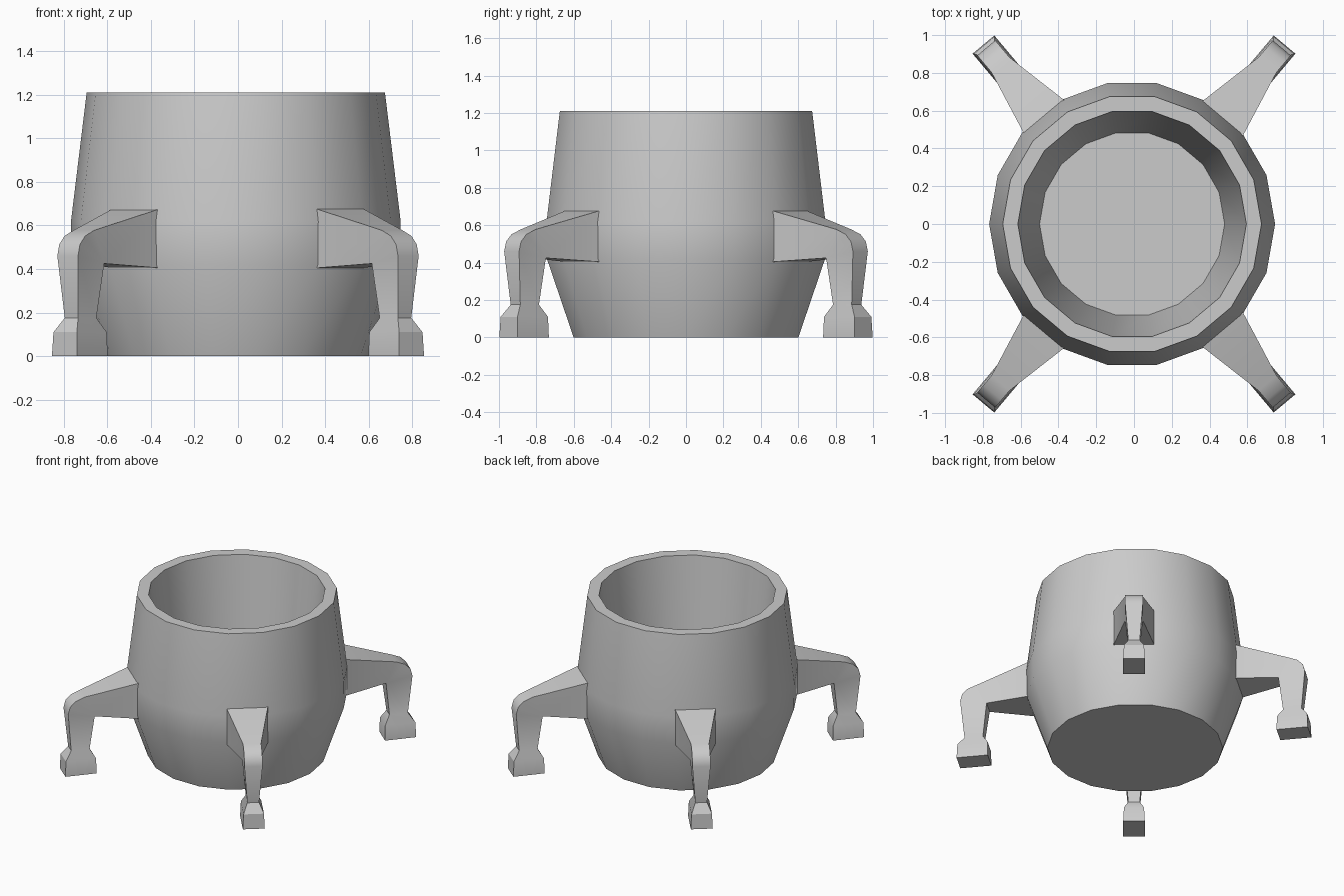
import bpy, bmesh
from math import cos, sin, radians, tau

if "Cube" in bpy.data.objects:
    bpy.data.objects.remove(bpy.data.objects["Cube"])


def loft(name, rings):
    """Skin a list of equal-length vertex rings and cap both ends."""
    bm = bmesh.new()
    rows = [[bm.verts.new(p) for p in ring] for ring in rings]
    n = len(rows[0])
    for a, b in zip(rows, rows[1:]):
        for i in range(n):
            j = (i + 1) % n
            bm.faces.new((a[i], a[j], b[j], b[i]))
    bm.faces.new(rows[0])
    bm.faces.new(rows[-1])
    bmesh.ops.remove_doubles(bm, verts=bm.verts, dist=1e-4)
    bmesh.ops.recalc_face_normals(bm, faces=bm.faces)
    mesh = bpy.data.meshes.new(name)
    bm.to_mesh(mesh)
    bm.free()
    obj = bpy.data.objects.new(name, mesh)
    bpy.context.collection.objects.link(obj)
    bpy.ops.object.select_all(action='DESELECT')
    obj.select_set(True)
    bpy.context.view_layer.objects.active = obj
    bpy.ops.object.shade_smooth_by_angle(angle=radians(32))
    return obj


# Pot: 18-sided hollow barrel, (radius, height) from base over the rim to the inner floor
SIDES = 18
profile = [(0.61, 0), (0.755, 0.42), (0.757, 0.62), (0.685, 1.21),
           (0.605, 1.21), (0.49, 0.1)]
loft("pot_body", [[(r * cos(tau * i / SIDES) - 0.01, r * sin(tau * i / SIDES), z)
                   for i in range(SIDES)] for r, z in profile])

# Leg stations: outer (reach, height), inner (reach, height), half width
KNEE = (1.03, 0.425)
stations = [((0.72, 0.678), (0.72, 0.404), 0.143),
            ((1.10, 0.578), KNEE, 0.062),
            ((1.165, 0.552), KNEE, 0.062),
            ((1.203, 0.513), KNEE, 0.062),
            ((1.217, 0.46), KNEE, 0.062),
            ((1.19, 0.175), (1.06, 0.175), 0.04),
            ((1.235, 0.11), (1.022, 0.11), 0.07),
            ((1.24, 0), (1.02, 0), 0.075)]


def leg(name, angle):
    c, s = cos(radians(angle)), sin(radians(angle))
    rings = []
    for (ro, zo), (ri, zi), h in stations:
        corners = [(ro, -h, zo), (ro, h, zo), (ri, h, zi), (ri, -h, zi)]
        rings.append([(r * c - w * s, r * s + w * c, z) for r, w, z in corners])
    loft(name, rings)


# Four splayed legs with feet
for name, angle in (("back_right_leg", 50), ("back_left_leg", 130),
                    ("front_left_leg", 230), ("front_right_leg", 310)):
    leg(name, angle)
